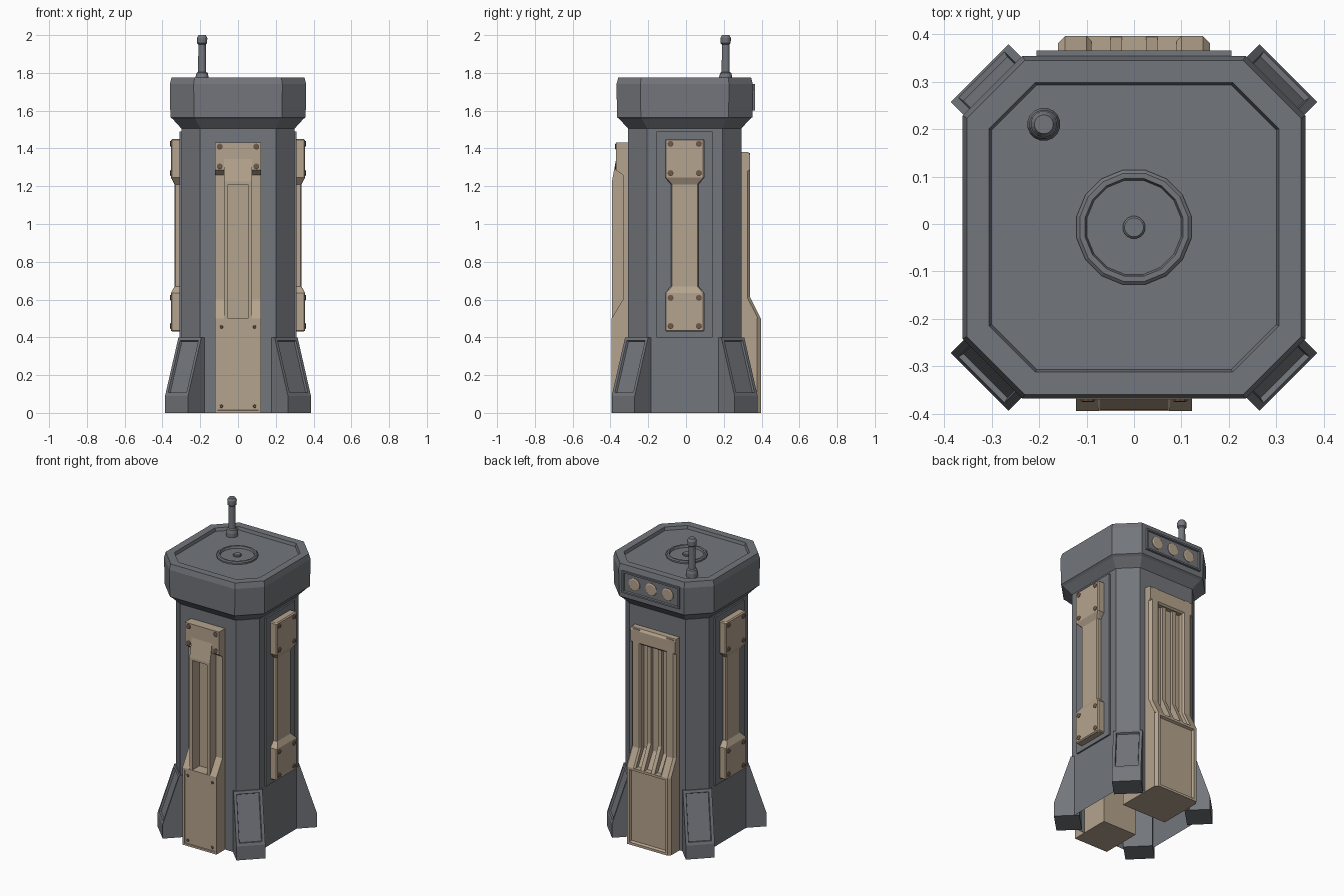
import bpy, bmesh, math
from mathutils import Matrix, Vector

if "Cube" in bpy.data.objects:
    bpy.data.objects.remove(bpy.data.objects["Cube"])

CY = -0.007  # y of the column axis


def material(name, rgb):
    m = bpy.data.materials.new(name)
    m.diffuse_color = (*rgb, 1)
    m.use_nodes = True
    m.node_tree.nodes["Principled BSDF"].inputs["Base Color"].default_value = m.diffuse_color
    return m


GREY = material("dark_grey", (0.17, 0.18, 0.20))
TAN = material("tan", (0.46, 0.37, 0.27))
BROWN = material("brown", (0.16, 0.10, 0.07))


def loft(name, rings, mat=GREY, caps=(True, True), fix=True):
    """Skin a list of equal-length vertex rings."""
    bm = bmesh.new()
    rs = [[bm.verts.new(p) for p in r] for r in rings]
    n = len(rs[0])
    for a, b in zip(rs, rs[1:]):
        for i in range(n):
            j = (i + 1) % n
            bm.faces.new((a[i], a[j], b[j], b[i]))
    if caps[0]:
        bm.faces.new(rs[0][::-1])
    if caps[1]:
        bm.faces.new(rs[-1])
    if fix:
        bmesh.ops.recalc_face_normals(bm, faces=bm.faces)
    me = bpy.data.meshes.new(name)
    bm.to_mesh(me)
    bm.free()
    me.materials.append(mat)
    ob = bpy.data.objects.new(name, me)
    bpy.context.collection.objects.link(ob)
    return ob


def octagon(h, flat, z):
    q = [(h, -flat), (h, flat), (flat, h), (-flat, h),
         (-h, flat), (-h, -flat), (-flat, -h), (flat, -h)]
    return [(x, y + CY, z) for x, y in q]


def box(name, x0, x1, y0, y1, z0, z1, mat=TAN):
    q = [(x0, y0), (x1, y0), (x1, y1), (x0, y1)]
    return loft(name, [[(x, y, z) for x, y in q] for z in (z0, z1)], mat)


def slab(name, profile, x0, x1, mat=TAN):
    """Extrude a (y, z) profile along x."""
    return loft(name, [[(x, y, z) for y, z in profile] for x in (x0, x1)], mat)


def lathe(name, profile, loc, n=16, mat=GREY, axis=(0, 0, 1)):
    """Revolve an (r, h) profile about an axis through loc."""
    m = Matrix.Translation(loc) @ Vector((0, 0, 1)).rotation_difference(Vector(axis)).to_matrix().to_4x4()
    t = [2 * math.pi * (i + 0.5) / n for i in range(n)]
    return loft(name, [[m @ Vector((r * math.cos(a), r * math.sin(a), h)) for a in t]
                       for r, h in profile], mat)


def inset(ob, normal, width, depth, bevel=0.006):
    """Sink a framed panel into the largest face pointing along normal."""
    bm = bmesh.new()
    bm.from_mesh(ob.data)
    bm.normal_update()
    f = max((f for f in bm.faces if f.normal.dot(Vector(normal).normalized()) > 0.9),
            key=lambda f: f.calc_area())
    bmesh.ops.inset_region(bm, faces=[f], thickness=width)
    bmesh.ops.inset_region(bm, faces=[f], thickness=bevel, depth=-depth)
    bm.to_mesh(ob.data)
    bm.free()


def screw(name, loc, axis, r=0.016, h=0.005):
    lathe(name, [(r, -0.01), (r, h * 0.5), (r * 0.75, h)], loc, 10, BROWN, axis)


# Column, open underneath
loft("column", [octagon(0.3, 0.2, 0), octagon(0.3, 0.2, 1.505)], GREY, (False, True))

# Head with flare and sunken roof
loft("head", [octagon(0.295, 0.195, 1.5), octagon(0.345, 0.225, 1.555), octagon(0.358, 0.232, 1.565),
              octagon(0.361, 0.235, 1.74), octagon(0.352, 0.23, 1.775), octagon(0.305, 0.208, 1.775),
              octagon(0.3, 0.205, 1.755)])
lathe("roof_ring", [(0.123, 1.74), (0.123, 1.765), (0.116, 1.771), (0.105, 1.771),
                    (0.101, 1.757)], (0, CY, 0))
lathe("roof_knob", [(0.024, 1.74), (0.024, 1.765), (0.02, 1.769)], (0, CY, 0))

# Antenna
lathe("antenna", [(0.035, 1.75), (0.035, 1.78), (0.03, 1.8), (0.022, 1.805), (0.02, 1.95), (0.027, 1.957),
                  (0.028, 1.985), (0.02, 2.0)], (-0.19, 0.21, 0))

# Corner feet
for k in range(4):
    a = math.radians(45 + 90 * k)
    out, tan = Vector((math.cos(a), math.sin(a), 0)), Vector((-math.sin(a), math.cos(a), 0))
    prof = [(0.31, 0), (0.46, 0), (0.46, 0.09), (0.36, 0.4), (0.31, 0.4)]
    foot = loft(f"foot_{k}", [[out * r + tan * s + Vector((0, CY, z)) for r, z in prof]
                              for s in (-0.086, 0.086)])
    inset(foot, out * 0.31 + Vector((0, 0, 0.1)), 0.025, 0.012, 0.004)

# Side plates and bone-shaped covers
for s, side in ((1, "right"), (-1, "left")):
    box(f"{side}_plate", *sorted((s * 0.29, s * 0.31)), CY - 0.148, CY + 0.148, 0.4, 1.49, GREY)
    secs = [(0.098, 0.348, 0.43), (0.104, 0.355, 0.436), (0.104, 0.355, 0.635), (0.073, 0.336, 0.67),
            (0.073, 0.336, 1.21), (0.104, 0.355, 1.245), (0.104, 0.355, 1.444), (0.098, 0.348, 1.45)]
    loft(f"{side}_cover", [[(s * x, y + CY, z) for x, y in
                            ((0.3, -w), (d - 0.006, -w), (d, -w + 0.006), (d, w - 0.006), (d - 0.006, w), (0.3, w))]
                           for w, d, z in secs], TAN)
    for y in (-0.075, 0.075):
        for z in (0.46, 0.61, 1.27, 1.425):
            screw(f"{side}_screw", (s * 0.355, y + CY, z), (s, 0, 0))

# Front panel: deep base box, rails, arch with open middle, screwed top plate
base = box("front_base", -0.122, 0.122, -0.394, -0.13, 0, 0.5)
inset(base, (0, -1, 0), 0.018, 0.006, 0.002)
box("front_floor", -0.08, 0.08, -0.318, -0.29, 0.5, 1.3)
for s, side in ((1, "right"), (-1, "left")):
    slab(f"front_rail_{side}", [(-0.29, 0.5), (-0.394, 0.5), (-0.334, 0.6), (-0.334, 1.3), (-0.29, 1.3)],
         *sorted((s * 0.075, s * 0.122)))
    slab(f"front_arch_leg_{side}", [(-0.3, 0.5), (-0.392, 0.5), (-0.392, 1.22), (-0.3, 1.22)],
         *sorted((s * 0.053, s * 0.073)))
    for z in (0.035, 0.455):
        screw(f"base_screw_{side}", (s * 0.088, -0.388, z), (0, -1, 0), 0.009, 0.003)
    for z in (1.305, 1.41):
        screw(f"top_screw_{side}", (s * 0.097, -0.37, z), (0, -1, 0))
slab("front_arch_head", [(-0.3, 1.21), (-0.392, 1.21), (-0.392, 1.225), (-0.37, 1.345), (-0.3, 1.345)],
     -0.073, 0.073)
slab("front_top_plate", [(-0.29, 1.26), (-0.334, 1.26), (-0.37, 1.285), (-0.37, 1.432), (-0.29, 1.432)],
     -0.122, 0.122)

# Back panel: deep base box, chamfered rails, header, floor and ribs
def back_ring(d, z):
    return [(-0.16, 0.09, z), (0.16, 0.09, z), (0.16, d - 0.02, z), (0.145, d, z),
            (-0.145, d, z), (-0.16, d - 0.02, z)]


base = loft("back_base", [back_ring(0.396, 0), back_ring(0.396, 0.5)], TAN)
inset(base, (0, 1, 0), 0.022, 0.015, 0.01)
for s, side in ((1, "right"), (-1, "left")):
    loft(f"back_rail_{side}", [[(s * x, y, z) for x, y in
                                ((0.09, 0.28), (0.16, 0.28), (0.16, d - 0.015), (0.145, d), (0.1, d), (0.09, d - 0.01))]
                               for d, z in ((0.396, 0.5), (0.34, 0.61), (0.34, 1.375))], TAN)
    slab(f"back_rib_{side}", [(0.28, 0.5), (0.394, 0.5), (0.322, 0.65), (0.322, 1.3), (0.28, 1.3)],
         *sorted((s * 0.025, s * 0.05)))
slab("back_header", [(0.28, 1.28), (0.33, 1.28), (0.34, 1.29), (0.34, 1.365), (0.33, 1.38), (0.28, 1.38)],
     -0.16, 0.16)
slab("back_floor", [(0.28, 0.5), (0.36, 0.5), (0.302, 0.6), (0.302, 1.3), (0.28, 1.3)], -0.1, 0.1)

# Lamp strip on the back of the head
strip = box("lamp_strip", -0.205, 0.205, 0.34, 0.366, 1.6, 1.74, GREY)
inset(strip, (0, 1, 0), 0.015, 0.01, 0.004)
for x in (-0.12, 0, 0.12):
    lathe("lamp", [(0.04, -0.01), (0.04, 0.004), (0.034, 0.008)], (x, 0.356, 1.67), 16, TAN, (0, 1, 0))
